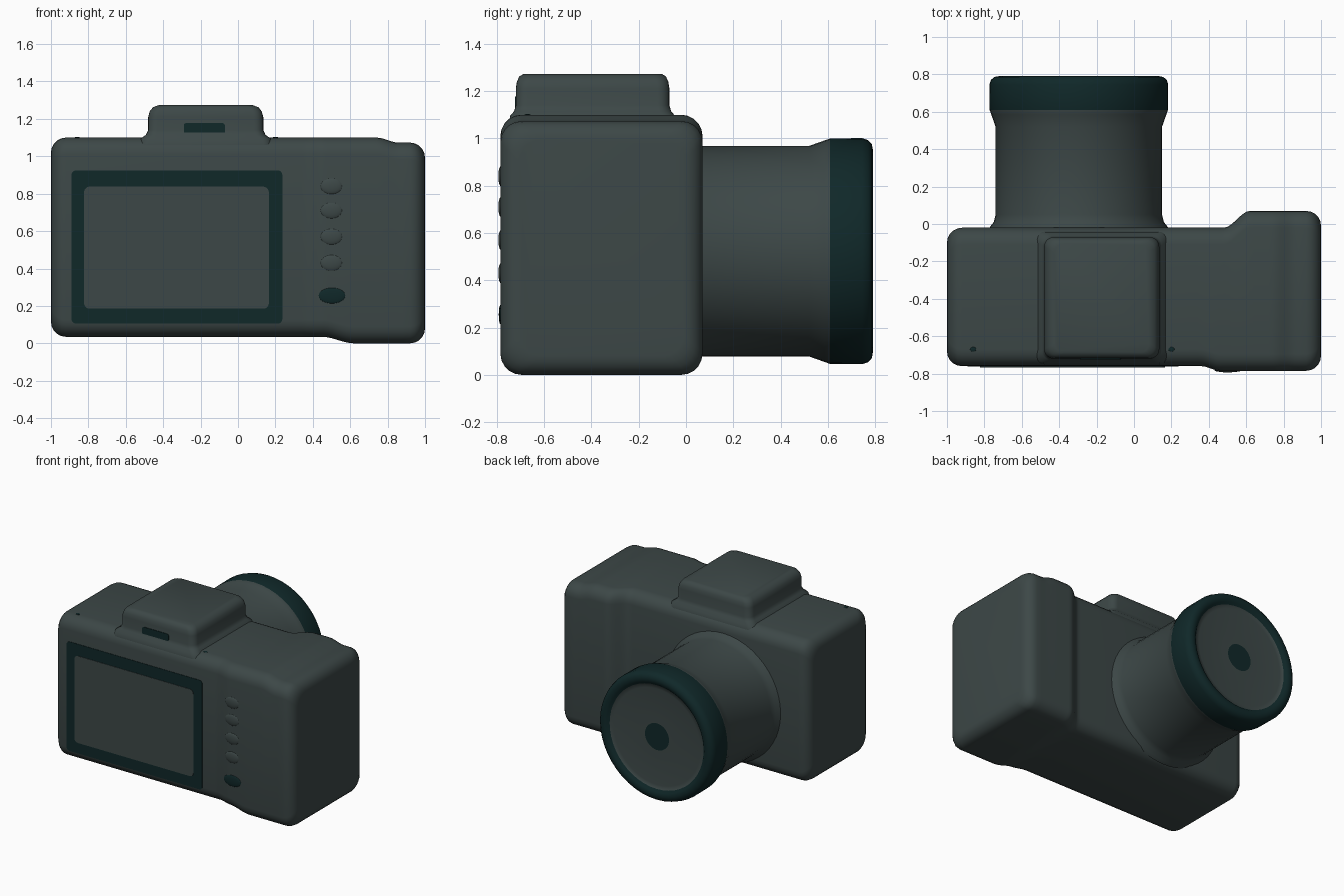
import bpy, bmesh, math
from mathutils import Vector

cube = bpy.data.objects.get("Cube")
if cube:
    bpy.data.objects.remove(cube, do_unlink=True)


def make_material(name, rgb):
    m = bpy.data.materials.new(name)
    m.use_nodes = True
    m.diffuse_color = (*rgb, 1)
    bsdf = m.node_tree.nodes["Principled BSDF"]
    bsdf.inputs["Base Color"].default_value = (*rgb, 1)
    bsdf.inputs["Roughness"].default_value = 0.8
    return m


GREY = make_material("slate grey", (0.046, 0.064, 0.063))
DARK = make_material("dark teal", (0.005, 0.021, 0.022))


def finish(name, bm, mats, angle=40):
    bmesh.ops.recalc_face_normals(bm, faces=bm.faces)
    me = bpy.data.meshes.new(name)
    bm.to_mesh(me)
    bm.free()
    ob = bpy.data.objects.new(name, me)
    bpy.context.collection.objects.link(ob)
    for m in mats:
        me.materials.append(m)
    bpy.ops.object.select_all(action='DESELECT')
    ob.select_set(True)
    bpy.context.view_layer.objects.active = ob
    bpy.ops.object.shade_smooth_by_angle(angle=math.radians(angle))
    return ob


def rounded_rect(u0, u1, v0, v1, r, seg=5):
    """Outline points of a rectangle with rounded corners."""
    corners = [(u1 - r, v1 - r), (u0 + r, v1 - r), (u0 + r, v0 + r), (u1 - r, v0 + r)]
    pts = []
    for k, (cu, cv) in enumerate(corners):
        for i in range(seg + 1):
            a = (k + i / seg) * math.pi / 2
            pts.append((cu + r * math.cos(a), cv + r * math.sin(a)))
    return pts


def loft(name, rings, mats):
    """Skin a list of equal-length point rings and cap both ends."""
    bm = bmesh.new()
    loops = [[bm.verts.new(p) for p in ring] for ring in rings]
    for a, b in zip(loops, loops[1:]):
        for i in range(len(a)):
            j = (i + 1) % len(a)
            bm.faces.new((a[i], a[j], b[j], b[i]))
    bm.faces.new(loops[0])
    bm.faces.new(loops[-1])
    return finish(name, bm, mats)


# Body with a thicker grip, as cross-sections along x
def body_section(x):
    def blend(a, b, x0, x1):
        t = min(1, max(0, (x - x0) / (x1 - x0)))
        return a + (b - a) * t * t * (3 - 2 * t)
    R = 0.08
    d = max(0, abs(x) - (1 - R))
    inset = R - math.sqrt(max(0, R * R - d * d))
    y0 = blend(-0.76, -0.785, 0.36, 0.46) + inset
    y1 = blend(-0.02, 0.07, 0.48, 0.62) - inset
    z0 = blend(0.035, 0.0, 0.45, 0.62) + inset
    z1 = blend(1.1, 1.073, 0.74, 0.86) - inset
    return [(x, y, z) for y, z in rounded_rect(y0, y1, z0, z1, 0.09)]


end = [1 - 0.08 * (1 - math.sin(i * math.pi / 10)) for i in range(6)]
middle = [0.3 + 0.02 * i for i in range(30)]
loft("camera_body", [body_section(x) for x in [-e for e in reversed(end)] + middle + end], [GREY])

# Viewfinder hump with a flared foot
hump = []
for z, grow in ((1.06, 0.05), (1.095, 0.04), (1.115, 0.012), (1.14, 0), (1.21, 0),
                (1.24, -0.008), (1.262, -0.025), (1.273, -0.055)):
    hump.append([(x, y, z) for x, y in
                 rounded_rect(-0.48 - grow, 0.135 + grow, -0.72 - grow * 0.6, -0.07 + grow * 0.6, 0.05)])
loft("viewfinder_hump", hump, [GREY])


# Thin plates on the screen side
def plate(name, x0, x1, z0, z1, y, depth, r, mat):
    outline = rounded_rect(x0, x1, z0, z1, r)
    return loft(name, [[(x, yy, z) for x, z in outline] for yy in (y + 0.002, y - depth)], [mat])


plate("screen_frame", -0.89, 0.237, 0.105, 0.925, -0.76, 0.003, 0.025, DARK)
plate("screen", -0.823, 0.165, 0.185, 0.838, -0.76, 0.006, 0.03, GREY)
plate("eyepiece", -0.29, -0.07, 1.1, 1.178, -0.72, 0.004, 0.015, DARK)


# Buttons and top dots
def blob(name, loc, size, mat):
    bm = bmesh.new()
    bmesh.ops.create_uvsphere(bm, u_segments=24, v_segments=12, radius=1)
    bmesh.ops.scale(bm, vec=size, verts=bm.verts)
    bmesh.ops.translate(bm, vec=loc, verts=bm.verts)
    return finish(name, bm, [mat])


blob("dial_button", (0.503, -0.784, 0.255), (0.072, 0.008, 0.042), DARK)
for i, z in enumerate((0.84, 0.71, 0.57, 0.43)):
    blob(f"small_button_{i + 1}", (0.5, -0.78, z), (0.06, 0.014, 0.045), GREY)
for side, x in (("right", -0.86), ("left", 0.2)):
    blob(f"top_dot_{side}", (x, -0.67, 1.1), (0.016, 0.012, 0.003), DARK)

# Lens: turned profile of (radius, y), dark rim and pupil
profile = [(0.485, -0.04), (0.475, -0.015), (0.455, 0.01), (0.445, 0.05), (0.445, 0.52),
           (0.468, 0.585), (0.477, 0.61), (0.478, 0.745), (0.47, 0.77), (0.452, 0.786),
           (0.43, 0.79), (0.405, 0.785), (0.39, 0.77), (0.36, 0.765), (0.1, 0.765), (0.0, 0.765)]
bm = bmesh.new()
verts = [bm.verts.new((r, y, 0)) for r, y in profile]
edges = [bm.edges.new(pair) for pair in zip(verts, verts[1:])]
bmesh.ops.spin(bm, geom=verts + edges, cent=(0, 0, 0), axis=(0, 1, 0),
               angle=math.tau, steps=48, use_duplicate=False)
bmesh.ops.remove_doubles(bm, verts=bm.verts, dist=0.0005)
for f in bm.faces:
    c = f.calc_center_median()
    radius = math.hypot(c.x, c.z)
    rim = c.y > 0.61 and radius > 0.385
    f.material_index = 1 if rim or (c.y > 0.7 and radius < 0.1) else 0
bmesh.ops.translate(bm, vec=Vector((-0.295, 0, 0.523)), verts=bm.verts)
finish("lens", bm, [GREY, DARK])
